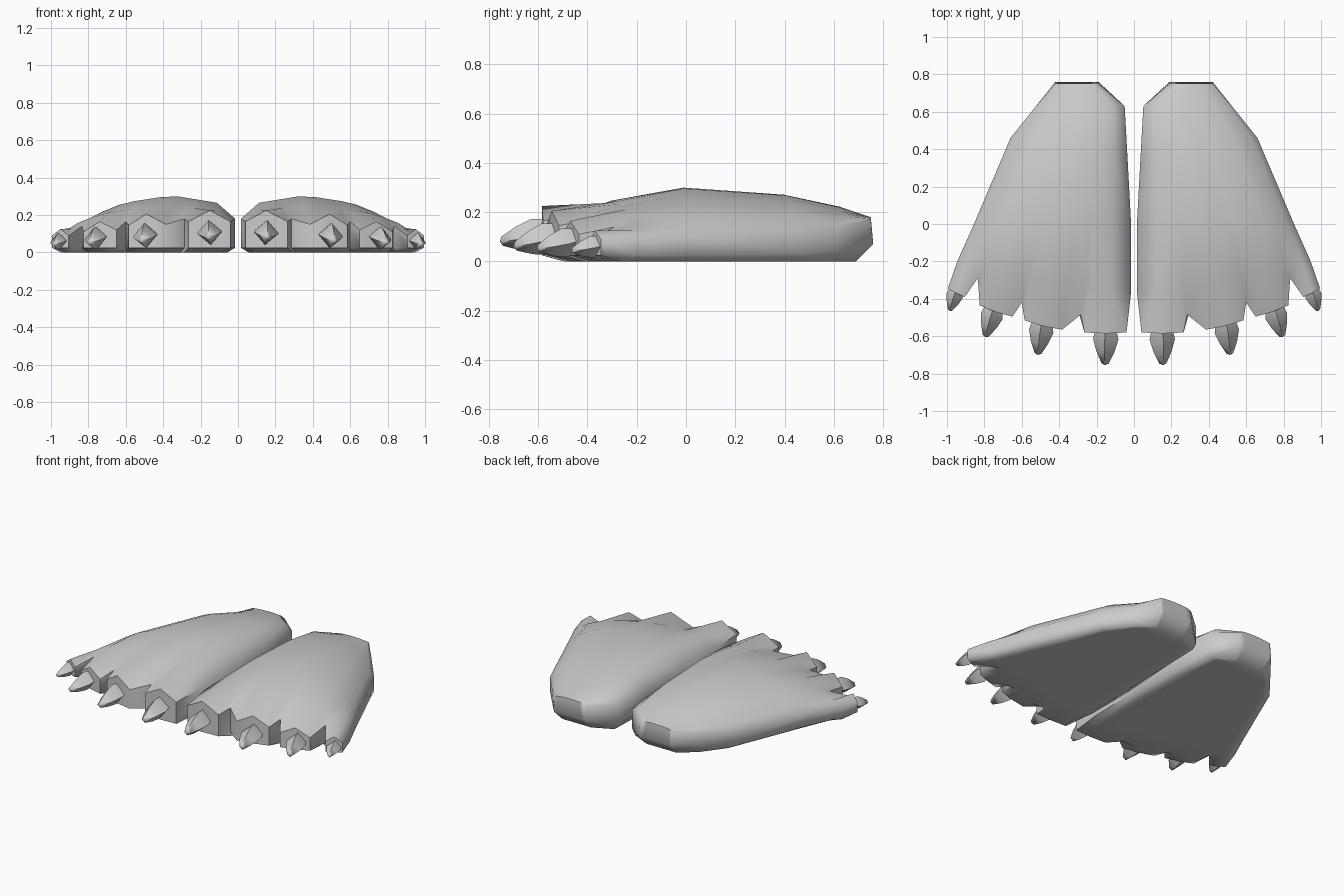
import bpy, bmesh, math
from mathutils import Vector

cube = bpy.data.objects.get("Cube")
if cube:
    bpy.data.objects.remove(cube, do_unlink=True)

grey = bpy.data.materials.new("soft grey")
grey.use_nodes = True
colour = (0.6, 0.6, 0.6, 1)
grey.diffuse_color = colour
grey.node_tree.nodes["Principled BSDF"].inputs["Base Color"].default_value = colour

# Toe line from the inner to the outer side: x, y, top z (four toes with webs between)
TOES = [(.04, -.58, .165), (.15, -.585, .225), (.265, -.58, .165), (.285, -.485, .18),
        (.385, -.565, .15), (.49, -.545, .205), (.585, -.515, .145), (.60, -.42, .165),
        (.65, -.495, .12), (.74, -.47, .165), (.825, -.435, .11), (.835, -.29, .14),
        (.905, -.39, .09), (.95, -.37, .125), (.995, -.345, .09)]
# Sections from knuckles to heel: inner x, y / outer x, y / inner z, peak z, outer z
SECTIONS = [(.015, -.36, .945, -.20, .18, .25, .10),
            (.015, -.01, .86, -.01, .18, .305, .11),
            (.035, .36, .66, .46, .18, .275, .12),
            (.05, .63, .54, .61, .165, .225, .13),
            (.19, .75, .42, .75, .165, .18, .17)]
LOW_Z = [.025, .025, .025, .03, .045, .07]
ARCH = [(0, 0), (.115, .68), (.4, 1), (.7, .8), (.88, .48), (1, 0)]

# Claws: base centre, tip, radius
CLAWS = [((.15, -.57, .115), (.155, -.755, .08), .068),
         ((.49, -.53, .10), (.515, -.70, .06), .066),
         ((.75, -.455, .085), (.795, -.605, .05), .06),
         ((.95, -.355, .065), (.985, -.465, .042), .045)]


def arch(t):
    for (a, p), (b, q) in zip(ARCH, ARCH[1:]):
        if t <= b:
            return p + (q - p) * (t - a) / (b - a)
    return 0


def finish(name, bm, angle):
    bmesh.ops.recalc_face_normals(bm, faces=bm.faces[:])
    mesh = bpy.data.meshes.new(name)
    bm.to_mesh(mesh)
    bm.free()
    mesh.materials.append(grey)
    obj = bpy.data.objects.new(name, mesh)
    bpy.context.collection.objects.link(obj)
    bpy.ops.object.select_all(action='DESELECT')
    obj.select_set(True)
    bpy.context.view_layer.objects.active = obj
    bpy.ops.object.shade_smooth_by_angle(angle=math.radians(angle))


def build_paw(name, side):
    # Upper surface rows
    rows = [[Vector(p) for p in TOES]]
    for xi, yi, xo, yo, zi, zp, zo in SECTIONS:
        row = []
        for x, _, _ in TOES:
            t = min(1, max(0, (x - .04) / .955))
            edge = zi if t < .4 else zo
            row.append(Vector((xi + (xo - xi) * t, yi + (yo - yi) * t,
                               edge + (zp - edge) * arch(t))))
        rows.append(row)
    R, N = len(rows), len(TOES)
    bm = bmesh.new()

    def vert(x, y, z):
        return bm.verts.new((side * x, y, z))

    top = [[vert(*p) for p in row] for row in rows]

    # Sole, drawn in from the outline
    sole = []
    for r, row in enumerate(rows):
        mid = (row[0].x + row[-1].x) / 2
        line = []
        for c, p in enumerate(row):
            y = p.y
            if r == 0:
                y += .02 if c in (3, 7, 11) else .09
            if r == R - 1:
                y = .69
            line.append(vert(mid + (p.x - mid) * .9, y, 0))
        sole.append(line)
    for grid in (top, sole):
        for r in range(R - 1):
            for c in range(N - 1):
                bm.faces.new((grid[r][c], grid[r][c + 1], grid[r + 1][c + 1], grid[r + 1][c]))

    # Side wall between the upper surface and the sole
    rim = [(0, c) for c in range(N)] + [(r, N - 1) for r in range(1, R)]
    rim += [(R - 1, c) for c in range(N - 2, -1, -1)] + [(r, 0) for r in range(R - 2, 0, -1)]
    low = [vert(rows[r][c].x, rows[r][c].y + (.01 if r == R - 1 else 0), LOW_Z[r])
           for r, c in rim]
    for i, (r, c) in enumerate(rim):
        j = (i + 1) % len(rim)
        r2, c2 = rim[j]
        bm.faces.new((top[r][c], top[r2][c2], low[j], low[i]))
        bm.faces.new((low[i], low[j], sole[r2][c2], sole[r][c]))
    finish(name, bm, 60)


def build_claw(name, side, base, tip, radius):
    # Diamond section that swells, then narrows to a blunt tip
    bm = bmesh.new()
    base, tip = Vector(base), Vector(tip)
    axis = (tip - base).normalized()
    across = axis.cross(Vector((0, 0, 1))).normalized()
    up = across.cross(axis)
    rings = []
    for t, k in ((0, .85), (.25, 1), (.6, .72), (.95, .28)):
        ring = []
        for i in range(4):
            a = math.pi / 2 * i + .08
            p = base.lerp(tip, t) + (across * math.cos(a) + up * math.sin(a)) * radius * k
            ring.append(bm.verts.new((side * p.x, p.y, p.z)))
        rings.append(ring)
    for a, b in zip(rings, rings[1:]):
        for i in range(4):
            j = (i + 1) % 4
            bm.faces.new((a[i], a[j], b[j], b[i]))
    bm.faces.new(rings[0])
    end = bm.verts.new((side * tip.x, tip.y, tip.z))
    for i in range(4):
        bm.faces.new((rings[-1][i], rings[-1][(i + 1) % 4], end))
    finish(name, bm, 50)


# Both feet
for label, side in (("left", 1), ("right", -1)):
    build_paw(label + "_paw", side)
    for n, claw in enumerate(CLAWS, 1):
        build_claw(f"{label}_claw_{n}", side, *claw)
